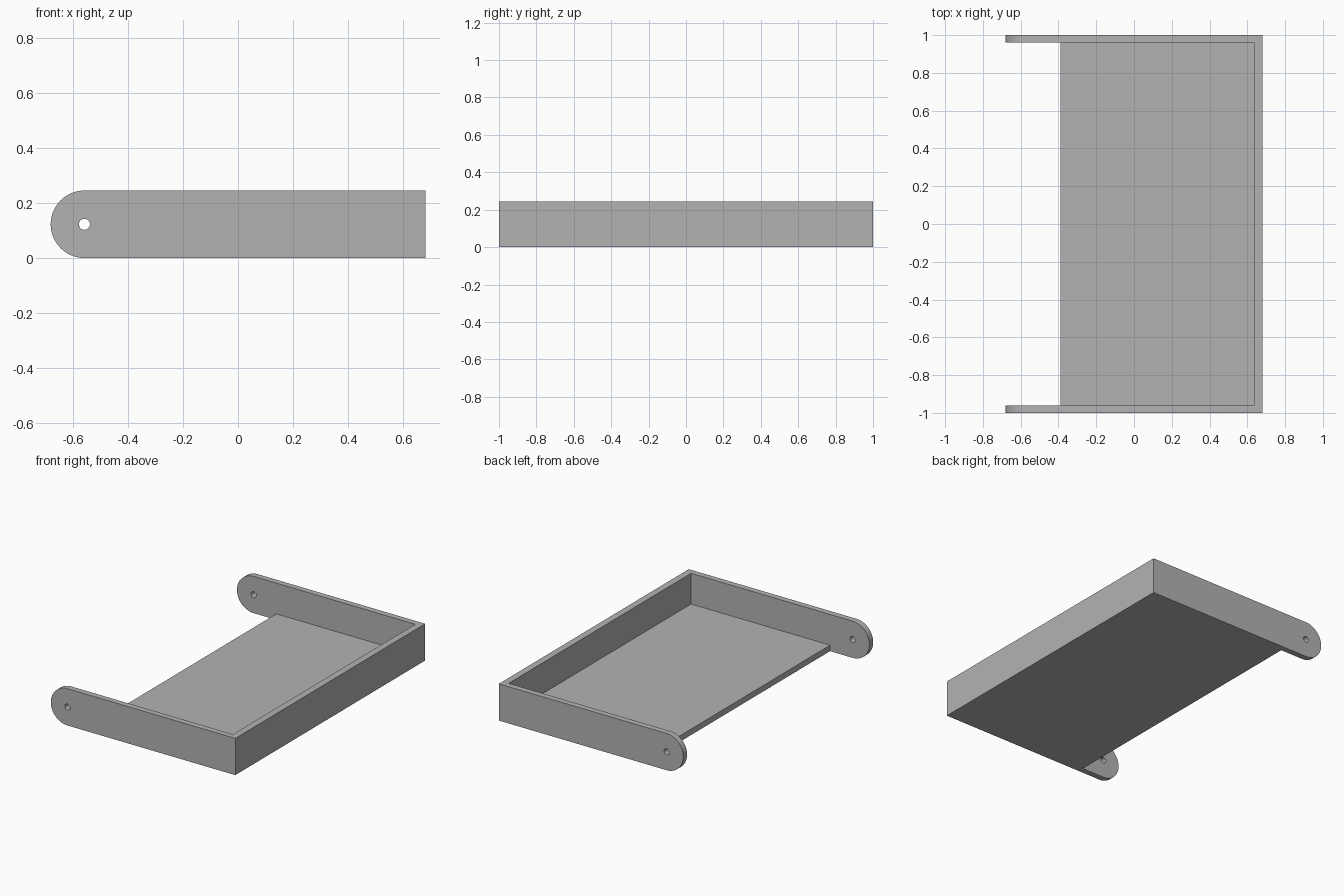
import bpy
import bmesh
from math import sin, cos, pi, radians

old = bpy.data.objects.get("Cube")
if old:
    bpy.data.objects.remove(old, do_unlink=True)

LENGTH, HALF_W, HEIGHT = 0.68, 1.0, 0.245
WALL, FLOOR = 0.04, 0.04
RADIUS = HEIGHT / 2
PIVOT_X = -LENGTH + RADIUS
FLOOR_START, END_WALL = -0.39, 0.635

grey = bpy.data.materials.new("light grey")
grey.use_nodes = True
colour = (0.45, 0.45, 0.45, 1)
grey.diffuse_color = colour
grey.node_tree.nodes["Principled BSDF"].inputs["Base Color"].default_value = colour


def extrude_profile(name, points, half):
    """Extrude an x-z outline along y from -half to half."""
    bm = bmesh.new()
    face = bm.faces.new([bm.verts.new((x, -half, z)) for x, z in points])
    result = bmesh.ops.extrude_face_region(bm, geom=[face])
    verts = [v for v in result["geom"] if isinstance(v, bmesh.types.BMVert)]
    bmesh.ops.translate(bm, verts=verts, vec=(0, 2 * half, 0))
    bmesh.ops.recalc_face_normals(bm, faces=bm.faces)
    mesh = bpy.data.meshes.new(name)
    bm.to_mesh(mesh)
    bm.free()
    mesh.materials.append(grey)
    obj = bpy.data.objects.new(name, mesh)
    bpy.context.collection.objects.link(obj)
    return obj


def arc(radius, start, end, count):
    steps = [start + (end - start) * i / count for i in range(count + 1)]
    return [(PIVOT_X + radius * cos(a), RADIUS + radius * sin(a)) for a in steps]


# Tray body: straight bar outline with rounded pivot end
outline = [(LENGTH, 0), (LENGTH, HEIGHT)] + arc(RADIUS, pi / 2, 3 * pi / 2, 40)
tray = extrude_profile("tray", outline, HALF_W)

# Space above the floor and between the two arms
hollow = extrude_profile("hollow_cutter", [
    (-1, -1), (FLOOR_START, -1), (FLOOR_START, FLOOR),
    (END_WALL, FLOOR), (END_WALL, 1), (-1, 1)], HALF_W - WALL)

# Pivot hole through both arms
hole = extrude_profile("pivot_hole_cutter", arc(0.02, 0, 2 * pi, 32)[:-1], HALF_W + 0.1)

bpy.context.view_layer.objects.active = tray
for cutter in (hollow, hole):
    cutter.hide_render = True
    mod = tray.modifiers.new("cut", "BOOLEAN")
    mod.operation = "DIFFERENCE"
    mod.solver = "EXACT"
    mod.object = cutter
    bpy.ops.object.modifier_apply(modifier=mod.name)
    bpy.data.objects.remove(cutter, do_unlink=True)

# Smooth round ends and holes, crisp edges elsewhere
bpy.ops.object.select_all(action="DESELECT")
tray.select_set(True)
bpy.ops.object.shade_smooth_by_angle(angle=radians(30))
